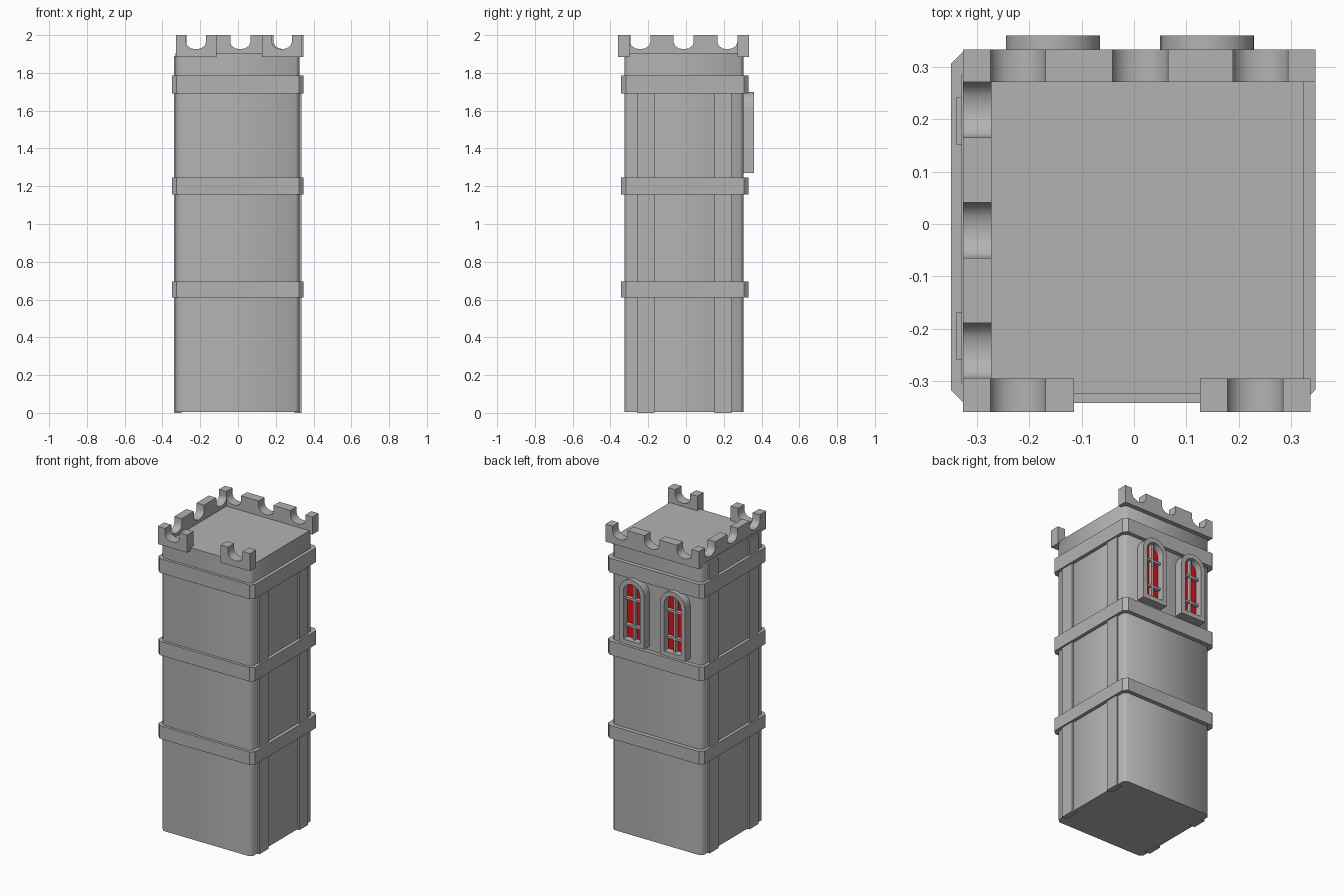
import bpy, bmesh, math

cube = bpy.data.objects.get("Cube")
if cube:
    bpy.data.objects.remove(cube, do_unlink=True)


def material(name, rgb):
    m = bpy.data.materials.new(name)
    m.use_nodes = True
    m.diffuse_color = (*rgb, 1)
    m.node_tree.nodes["Principled BSDF"].inputs["Base Color"].default_value = (*rgb, 1)
    return m


STONE = material("stone_grey", (0.45, 0.45, 0.45))
GLASS = material("red_glass", (0.9, 0.005, 0.008))


def finish(name, bm, mat, smooth=None):
    bmesh.ops.recalc_face_normals(bm, faces=bm.faces)
    me = bpy.data.meshes.new(name)
    bm.to_mesh(me)
    bm.free()
    me.materials.append(mat)
    ob = bpy.data.objects.new(name, me)
    bpy.context.scene.collection.objects.link(ob)
    if smooth:
        bpy.ops.object.select_all(action='DESELECT')
        ob.select_set(True)
        bpy.context.view_layer.objects.active = ob
        bpy.ops.object.shade_smooth_by_angle(angle=math.radians(smooth))
    return ob


def box(name, x, y, z, mat=STONE, chamfer=0, smooth=None):
    """Box from ranges, with optionally chamfered upright edges."""
    bm = bmesh.new()
    bmesh.ops.create_cube(bm, size=1)
    for v in bm.verts:
        v.co = [r[0] if c < 0 else r[1] for c, r in zip(v.co, (x, y, z))]
    if chamfer:
        upright = [e for e in bm.edges
                   if abs(e.verts[0].co.z - e.verts[1].co.z) > 1e-4]
        bmesh.ops.bevel(bm, geom=upright, offset=chamfer, segments=1, affect='EDGES')
    return finish(name, bm, mat, smooth)


def prism(name, outline, depth, along_x=True, mat=STONE, smooth=None):
    """Extrude an upright (u, z) outline through a depth range."""
    bm = bmesh.new()
    lo, hi = depth
    verts = [bm.verts.new((u, lo, z) if along_x else (lo, u, z)) for u, z in outline]
    face = bm.faces.new(verts)
    ext = bmesh.ops.extrude_face_region(bm, geom=[face])
    for v in ext["geom"]:
        if isinstance(v, bmesh.types.BMVert):
            v.co[1 if along_x else 0] = hi
    return finish(name, bm, mat, smooth)


# Shaft, string courses and side pilasters
box("shaft", (-0.33, 0.325), (-0.325, 0.305), (0.005, 1.905), chamfer=0.02, smooth=50)
for label, z in (("lower", (0.61, 0.695)), ("middle", (1.155, 1.245)),
                 ("upper", (1.692, 1.785))):
    box(label + "_band", (-0.35, 0.347), (-0.343, 0.332), z, chamfer=0.025)

for label, y in (("front", (-0.26, -0.168)), ("back", (0.152, 0.242))):
    box(label + "_left_pilaster", (0.3, 0.336), y, (0, 1.7))
    box(label + "_right_pilaster", (-0.34, -0.3), y, (0, 1.89))


# Battlements with scooped notches
BASE, TOP, HALF = 1.885, 2.0, 0.053


def battlement(name, start, end, notches, depth, along_x=True):
    outline = [(end, TOP), (end, BASE), (start, BASE), (start, TOP)]
    for c in notches:
        outline.append((c - HALF, TOP))
        for i in range(7):
            a = math.pi * (1 - i / 6)
            outline.append((c + HALF * math.cos(a), 1.962 - 0.037 * math.sin(a)))
        outline.append((c + HALF, TOP))
    prism(name, outline, depth, along_x, smooth=40)


battlement("back_battlement", -0.327, 0.347, (-0.222, 0.012, 0.242), (0.272, 0.334))
battlement("right_battlement", -0.297, 0.273, (-0.242, -0.012, 0.219), (-0.327, -0.273), False)
battlement("front_right_battlement", -0.327, -0.115, (-0.222,), (-0.36, -0.296))
battlement("front_left_battlement", 0.126, 0.338, (0.232,), (-0.36, -0.296))


# Arched windows on the back
SILL, SPRING, RADIUS, RIM = 1.27, 1.61, 0.09, 0.03
STEPS = 16


def arch(cx, inset):
    r = RADIUS - inset
    pts = [(cx + r, SILL + inset)]
    for i in range(STEPS + 1):
        a = math.pi * i / STEPS
        pts.append((cx + r * math.cos(a), SPRING + r * math.sin(a)))
    return pts + [(cx - r, SILL + inset)]


def frame(name, cx, outer, inner, depth):
    """Arched ring lofted around the opening."""
    bm = bmesh.new()
    loops = [[bm.verts.new((x, y, z)) for x, z in arch(cx, inset)]
             for inset, y in ((outer, depth[0]), (outer, depth[1]),
                              (inner, depth[1]), (inner, depth[0]))]
    n = len(loops[0])
    for k in range(4):
        a, b = loops[k], loops[(k + 1) % 4]
        for i in range(n):
            j = (i + 1) % n
            bm.faces.new((a[i], a[j], b[j], b[i]))
    finish(name, bm, STONE, 30)


for label, cx in (("left", 0.14), ("right", -0.155)):
    name = label + "_window"
    frame(name + "_frame", cx, 0, RIM, (0.3, 0.361))
    prism(name + "_pane", arch(cx, RIM - 0.002), (0.307, 0.315), mat=GLASS)
    box(name + "_mullion", (cx - 0.007, cx + 0.007), (0.312, 0.338), (1.295, 1.672))
    for row, z in (("lower", 1.385), ("upper", 1.56)):
        box(f"{name}_{row}_bar", (cx - 0.064, cx + 0.064), (0.312, 0.338),
            (z - 0.007, z + 0.007))
